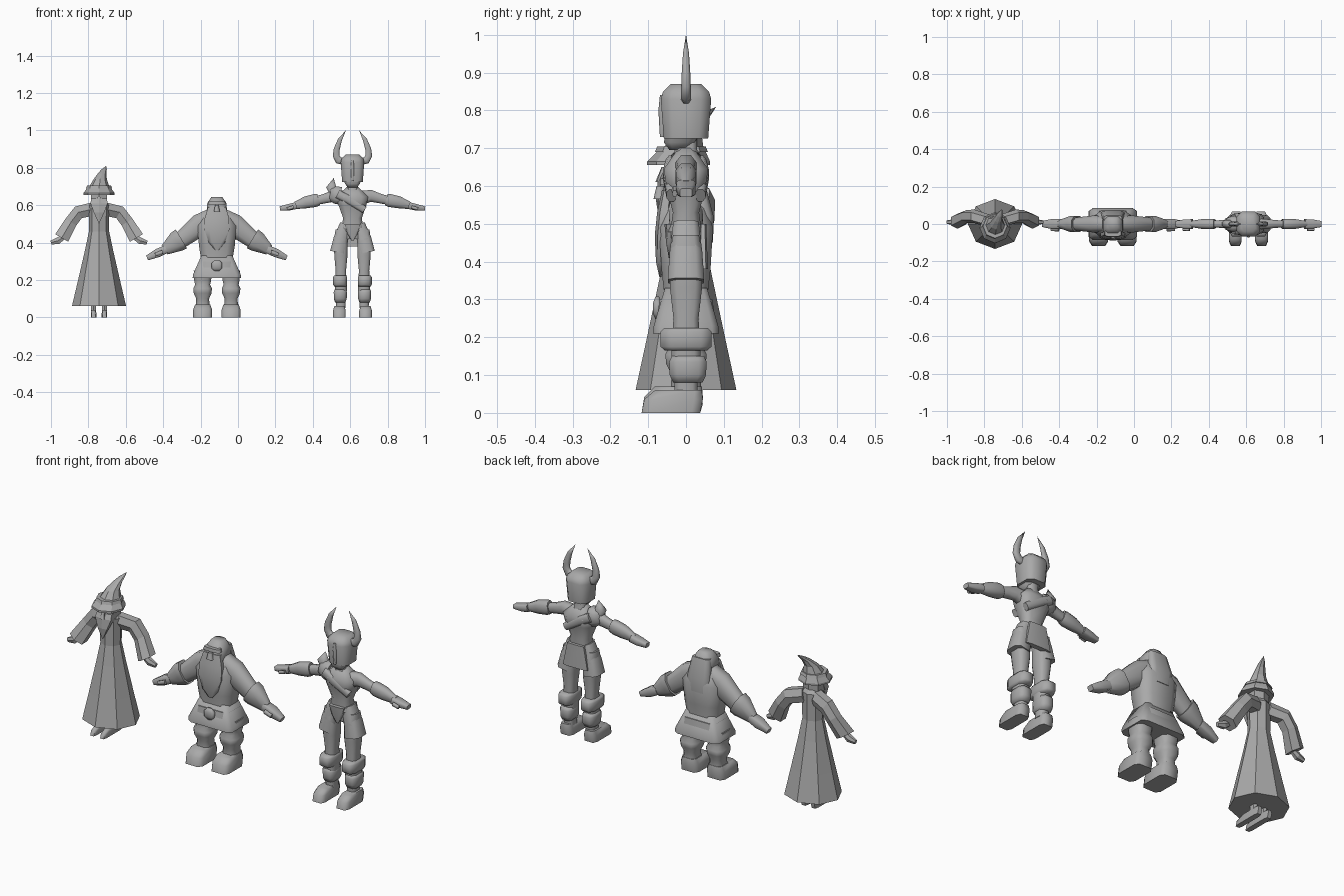
import bpy, bmesh, math
from mathutils import Vector

default_cube = bpy.data.objects.get("Cube")
if default_cube:
    bpy.data.objects.remove(default_cube)

grey = bpy.data.materials.new("plain grey")
grey.use_nodes = True
grey.diffuse_color = (.4, .4, .4, 1)
grey.node_tree.nodes["Principled BSDF"].inputs["Base Color"].default_value = grey.diffuse_color

WIZARD, DWARF, WARRIOR = -.743, -.113, .612


def skin(name, sections, smooth):
    """Join closed sections of equal size into one capped surface."""
    mesh = bpy.data.meshes.new(name)
    bm = bmesh.new()
    loops = [[bm.verts.new(point) for point in section] for section in sections]
    count = len(loops[0])
    for lower, upper in zip(loops, loops[1:]):
        for k in range(count):
            following = (k + 1) % count
            bm.faces.new((lower[k], lower[following], upper[following], upper[k]))
    bm.faces.new(loops[0])
    bm.faces.new(loops[-1])
    # Sections of zero radius collapse into a clean point
    bmesh.ops.remove_doubles(bm, verts=bm.verts, dist=.0001)
    bmesh.ops.recalc_face_normals(bm, faces=bm.faces)
    bm.to_mesh(mesh)
    bm.free()
    mesh.materials.append(grey)
    part = bpy.data.objects.new(name, mesh)
    bpy.context.collection.objects.link(part)
    if smooth:
        bpy.ops.object.select_all(action='DESELECT')
        part.select_set(True)
        bpy.context.view_layer.objects.active = part
        bpy.ops.object.shade_smooth_by_angle(angle=math.radians(70))


def outline(count, boxiness, turn):
    """Unit outline; boxiness pushes the corners toward a square."""
    angles = [math.tau * (k + turn) / count for k in range(count)]
    press = lambda v: math.copysign(abs(v) ** (1 - boxiness), v) if abs(v) > .001 else 0
    return [(press(math.cos(angle)), press(math.sin(angle))) for angle in angles]


def body(name, base, rings, side=1, x=0, y=0, depth=.8, bend=0, tilt=0,
         count=8, boxiness=.4, turn=.5, smooth=True):
    """Stack level rings of (height, half width); bend and tilt move the top in y and x."""
    shape = outline(count, boxiness, turn)
    low, high = rings[0][0], rings[-1][0]
    sections = []
    for z, wide in rings:
        rise = ((z - low) / (high - low)) ** 2
        middle = Vector((base + side * x + tilt * rise, y + bend * rise, z))
        sections.append([middle + Vector((wide * c, wide * depth * s, 0)) for c, s in shape])
    skin(name, sections, smooth)


def limb(name, base, rings, side=1, y=0, depth=.8, bow=0, count=8, boxiness=.2, smooth=True):
    """Sweep rings of (outward x, height, radius); bow swings the middle in y."""
    shape = outline(count, boxiness, .5)
    last = len(rings) - 1
    path = [Vector((side * x, y + bow * math.sin(math.pi * i / last), z))
            for i, (x, z, radius) in enumerate(rings)]
    sections = []
    for i, (x, z, radius) in enumerate(rings):
        along = path[min(i + 1, last)] - path[max(i - 1, 0)]
        across = Vector((0, 1, 0)).cross(along).normalized() * radius
        middle = path[i] + Vector((base, 0, 0))
        sections.append([middle + across * c + Vector((0, radius * depth * s, 0))
                         for c, s in shape])
    skin(name, sections, smooth)


def both(build, name, base, rings, **options):
    """Build a part on the left and on the right."""
    for label, side in (("left", 1), ("right", -1)):
        build(f"{label}_{name}", base, rings, side=side, **options)


def foot(name, base, x, wide, high):
    """A blocky foot reaching forward, with a lower sloping instep."""
    both(body, name, base, [(0, wide), (high * .6, wide), (high, wide * .8)],
         x=x, y=-.04, depth=.08 / wide, bend=.02, boxiness=.6)


# Wizard: flat-faced robe and sleeves
faceted = dict(count=6, smooth=False)
eight_flat = dict(boxiness=0, turn=0, smooth=False)
body("wizard_robe", WIZARD,
     [(.06, .145), (.2, .112), (.36, .075), (.46, .054), (.6, .055), (.63, .03)],
     depth=.92, **eight_flat)
both(limb, "wizard_sleeve", WIZARD,
     [(.03, .58, .04), (.11, .562, .04), (.15, .51, .038), (.2, .425, .045)],
     y=.015, bow=.03, depth=.9, **faceted)
both(limb, "wizard_hand", WIZARD,
     [(.19, .43, .015), (.22, .41, .02), (.257, .4, .012)], y=.01, **faceted)
foot("wizard_shoe", WIZARD, x=.029, wide=.015, high=.04)
both(body, "wizard_ankle", WIZARD, [(.02, .014), (.1, .014)], x=.029, depth=1.4, **faceted)

# Wizard: bearded head under a bent pointed hat
body("wizard_head", WIZARD, [(.56, .03), (.6, .046), (.68, .048)],
     y=-.01, depth=1, **faceted)
body("wizard_beard", WIZARD, [(.5, 0), (.56, .03), (.61, .05), (.635, .046)],
     y=-.07, bend=.03, depth=.5, **faceted)
body("wizard_nose", WIZARD, [(.61, .014), (.65, .006)], y=-.07, bend=.01, **faceted)
body("wizard_hat_brim", WIZARD, [(.655, .083), (.665, .083), (.7, .058)],
     y=-.02, depth=1, bend=.01, **eight_flat)
body("wizard_hat_band", WIZARD, [(.69, .07), (.705, .064)],
     y=-.012, depth=1, **eight_flat)
body("wizard_hat_cone", WIZARD,
     [(.69, .058), (.74, .035), (.77, .023), (.79, .015), (.81, 0)],
     y=-.01, depth=1, bend=.09, tilt=.038, **eight_flat)

# Dwarf: stout torso, flared tunic and belt
body("dwarf_torso", DWARF,
     [(.27, .09), (.31, .088), (.38, .1), (.49, .11), (.54, .085), (.58, .045)], depth=.68)
body("dwarf_tunic", DWARF, [(.21, .132), (.23, .13), (.33, .085)],
     depth=.67, boxiness=.75)
body("dwarf_belt", DWARF, [(.265, .107), (.3, .1)], depth=.72, boxiness=.6)
body("dwarf_buckle", DWARF, [(.247, .012), (.263, .03), (.29, .03), (.308, .012)],
     y=-.076, depth=.4)

# Dwarf: head, hair and long beard
body("dwarf_head", DWARF, [(.53, .05), (.58, .056), (.61, .054), (.645, .03)],
     depth=1, y=-.01, bend=.01)
body("dwarf_hair", DWARF, [(.45, .05), (.52, .066), (.62, .05)],
     y=.055, bend=-.025, depth=.35)
body("dwarf_beard", DWARF, [(.36, .01), (.4, .045), (.47, .07), (.53, .068), (.59, .05)],
     y=-.068, bend=.018, depth=.28)
body("dwarf_nose", DWARF, [(.565, .018), (.6, .01)], y=-.068, depth=1, count=6)
body("dwarf_brow", DWARF, [(.603, .05), (.62, .045)], y=-.05, depth=.4)

# Dwarf: arms with flared gauntlets
both(limb, "dwarf_arm", DWARF, [(.03, .525, .06), (.09, .495, .064), (.21, .4, .045)],
     depth=.75)
both(limb, "dwarf_gauntlet", DWARF,
     [(.19, .42, .062), (.215, .405, .06), (.28, .36, .03)], depth=.75)
both(limb, "dwarf_hand", DWARF,
     [(.27, .365, .022), (.315, .345, .024), (.373, .318, .014)], depth=1.2, boxiness=.6)
both(limb, "dwarf_thumb", DWARF, [(.29, .35, .012), (.33, .335, .01)], y=-.03, count=6)

# Dwarf: heavy boots and trousers
foot("dwarf_boot", DWARF, x=.076, wide=.052, high=.07)
both(body, "dwarf_leg", DWARF,
     [(.05, .04), (.1, .036), (.13, .05), (.155, .052), (.175, .042), (.2, .048), (.25, .05)],
     x=.076, depth=1.1)

# Warrior: slim torso, sash across the chest
body("warrior_torso", WARRIOR,
     [(.42, .05), (.48, .062), (.53, .052), (.6, .078), (.645, .088), (.7, .03)],
     depth=.7)
for label, y in (("front", -.038), ("back", .038)):
    limb(f"{label}_sash", WARRIOR, [(-.08, .66, .024), (-.02, .63, .024), (.065, .575, .02)],
         y=y, bow=y * .2, depth=.7)

# Warrior: helmet with upright horns
body("warrior_neck", WARRIOR, [(.66, .04), (.7, .03), (.76, .03)], depth=1)
body("warrior_face", WARRIOR, [(.695, .025), (.715, .042), (.76, .055)],
     y=-.02, depth=1, bend=.02)
body("warrior_helmet", WARRIOR, [(.725, .058), (.83, .066), (.85, .06), (.87, .04)],
     depth=1.06)
body("warrior_nose_guard", WARRIOR, [(.73, .006), (.8, .01), (.84, .006)],
     y=-.063, depth=1, count=6)
both(limb, "warrior_horn", WARRIOR,
     [(.05, .835, .02), (.075, .84, .021), (.088, .865, .019), (.084, .9, .017),
      (.067, .95, .012), (.035, 1, 0)], depth=.7)

# Warrior: belt and skirt split at the front
body("warrior_belt", WARRIOR, [(.478, .066), (.5, .062)], depth=.75)
both(limb, "skirt_flap", WARRIOR, [(.076, .348, .046), (.062, .42, .041), (.036, .5, .032)],
     depth=1.1, boxiness=.4)
body("skirt_back", WARRIOR, [(.38, .075), (.5, .05)], y=.045, depth=.18)
body("skirt_front_tab", WARRIOR, [(.41, .006), (.45, .03), (.5, .045)], y=-.044, depth=.3)

# Warrior: arms, bracers and a spiked guard on the right shoulder
both(limb, "warrior_arm", WARRIOR,
     [(.05, .64, .04), (.1, .65, .034), (.15, .635, .027), (.3, .6, .018)])
both(limb, "warrior_bracer", WARRIOR,
     [(.18, .63, .033), (.2, .625, .037), (.25, .615, .034), (.31, .597, .02)])
both(limb, "warrior_hand", WARRIOR,
     [(.3, .598, .019), (.34, .589, .018), (.388, .582, .012)], depth=1.4, boxiness=.6)
both(limb, "warrior_thumb", WARRIOR, [(.315, .59, .01), (.35, .58, .009)], y=-.03, count=6)
limb("shoulder_guard", WARRIOR,
     [(.065, .65, .05), (.09, .655, .05), (.12, .66, .036)], side=-1, depth=.9)
limb("shoulder_spike", WARRIOR,
     [(.085, .65, .03), (.115, .7, .028), (.1, .745, 0)], side=-1)

# Warrior: legs with knee guards, greaves and boots
both(body, "warrior_leg", WARRIOR,
     [(.05, .026), (.1, .027), (.15, .034), (.25, .029), (.33, .037), (.42, .038), (.47, .03)],
     x=.062, depth=1.2)
both(body, "warrior_knee_guard", WARRIOR,
     [(.165, .033), (.175, .039), (.215, .039), (.225, .033)], x=.066, depth=1.8)
both(body, "warrior_greave", WARRIOR, [(.08, .029), (.1, .036), (.135, .037), (.15, .032)],
     x=.065, y=.005, depth=1.4)
foot("warrior_boot", WARRIOR, x=.07, wide=.035, high=.06)
